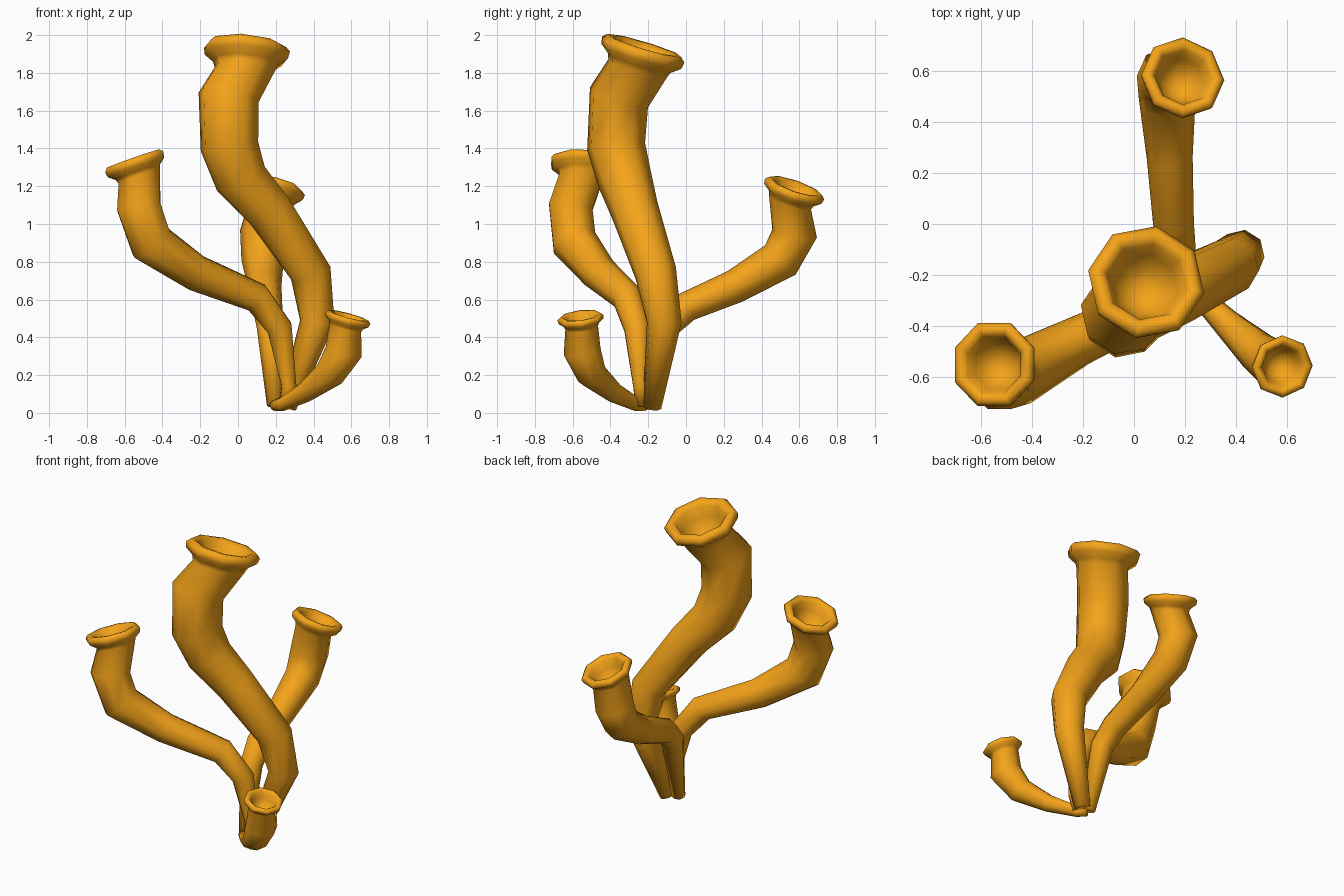
import bpy, bmesh, math
from mathutils import Vector

if "Cube" in bpy.data.objects:
    bpy.data.objects.remove(bpy.data.objects["Cube"])

mat = bpy.data.materials.new("orange")
mat.diffuse_color = (0.91, 0.37, 0.01, 1)
mat.use_nodes = True
mat.node_tree.nodes["Principled BSDF"].inputs["Base Color"].default_value = mat.diffuse_color
SIDES = 8

# Lip and cup profile: (distance along the mouth axis, radius), in units of rim radius
LIP = [(-0.55, 0.71), (-0.42, 0.76), (-0.26, 0.97), (-0.10, 1.0), (0.0, 0.90),
       (-0.01, 0.78), (-0.10, 0.68), (-0.40, 0.58), (-0.70, 0.40), (-0.82, 0.15)]


def tube(name, path, mouth, normal, R, phase):
    """Tapered eight-sided tube along path (x, y, z, radius), ending in a lipped cup."""
    n = Vector(normal).normalized()
    c = Vector(mouth)
    pts = [Vector(p[:3]) for p in path]
    ends = pts + [c + n * LIP[0][0] * R]
    rings = []
    for i, p in enumerate(pts):
        t = (ends[i + 1] - p).normalized()
        if i:
            t = (t + (p - ends[i - 1]).normalized()).normalized()
        rings.append((p, t, path[i][3]))
    rings += [(c + n * s * R, n, r * R) for s, r in LIP]

    # Carry one frame down from the mouth so that the tube does not twist
    u = Vector((1, 0, 0))
    u = (u - n * u.dot(n)).normalized()
    prev = n
    frames = []
    for p, t, r in reversed(rings):
        u = prev.rotation_difference(t) @ u
        u = (u - t * u.dot(t)).normalized()
        frames.append((p, u.copy(), t.cross(u), r))
        prev = t
    frames.reverse()

    bm = bmesh.new()
    loops = []
    for p, u, v, r in frames:
        loop = []
        for k in range(SIDES):
            a = math.radians(phase) + math.tau * k / SIDES
            loop.append(bm.verts.new(p + (u * math.cos(a) + v * math.sin(a)) * r))
        loops.append(loop)
    for a, b in zip(loops, loops[1:]):
        for k in range(SIDES):
            j = (k + 1) % SIDES
            bm.faces.new((a[k], a[j], b[j], b[k]))
    bm.faces.new(loops[0][::-1])
    bm.faces.new(loops[-1])
    bmesh.ops.recalc_face_normals(bm, faces=bm.faces)
    for f in bm.faces:
        f.smooth = True
    me = bpy.data.meshes.new(name)
    bm.to_mesh(me)
    bm.free()
    me.materials.append(mat)
    ob = bpy.data.objects.new(name, me)
    bpy.context.collection.objects.link(ob)


# Tall centre tube
tube("tall_tube",
     [(0.26, -0.18, 0.03, 0.05), (0.42, -0.115, 0.48, 0.093), (0.385, -0.16, 0.74, 0.112),
      (0.165, -0.27, 1.07, 0.128), (0.015, -0.325, 1.24, 0.146),
      (-0.045, -0.37, 1.41, 0.157), (-0.05, -0.355, 1.67, 0.165)],
     (0.05, -0.22, 1.945), (0.10, 0.30, 1), 0.232, -10)

# Left tube
tube("left_tube",
     [(0.25, -0.235, 0.04, 0.035), (0.27, -0.24, 0.14, 0.042), (0.22, -0.26, 0.45, 0.072),
      (0.10, -0.31, 0.61, 0.083), (-0.22, -0.46, 0.74, 0.098),
      (-0.46, -0.59, 0.90, 0.125), (-0.525, -0.61, 1.09, 0.125)],
     (-0.555, -0.55, 1.345), (-0.35, 0.04, 1), 0.176, 22.5)

# Back tube
tube("back_tube",
     [(0.195, -0.20, 0.04, 0.042), (0.17, -0.10, 0.46, 0.072), (0.155, 0.0, 0.56, 0.08),
      (0.14, 0.26, 0.67, 0.09), (0.13, 0.50, 0.81, 0.112), (0.13, 0.575, 0.95, 0.12)],
     (0.195, 0.58, 1.20), (0.22, 0.35, 1), 0.166, 0)

# Small front-right tube
tube("small_tube",
     [(0.19, -0.215, 0.04, 0.03), (0.235, -0.26, 0.045, 0.037), (0.36, -0.385, 0.11, 0.056),
      (0.485, -0.50, 0.205, 0.082), (0.56, -0.55, 0.325, 0.099)],
     (0.585, -0.56, 0.515), (0.27, -0.12, 1), 0.123, 0)
